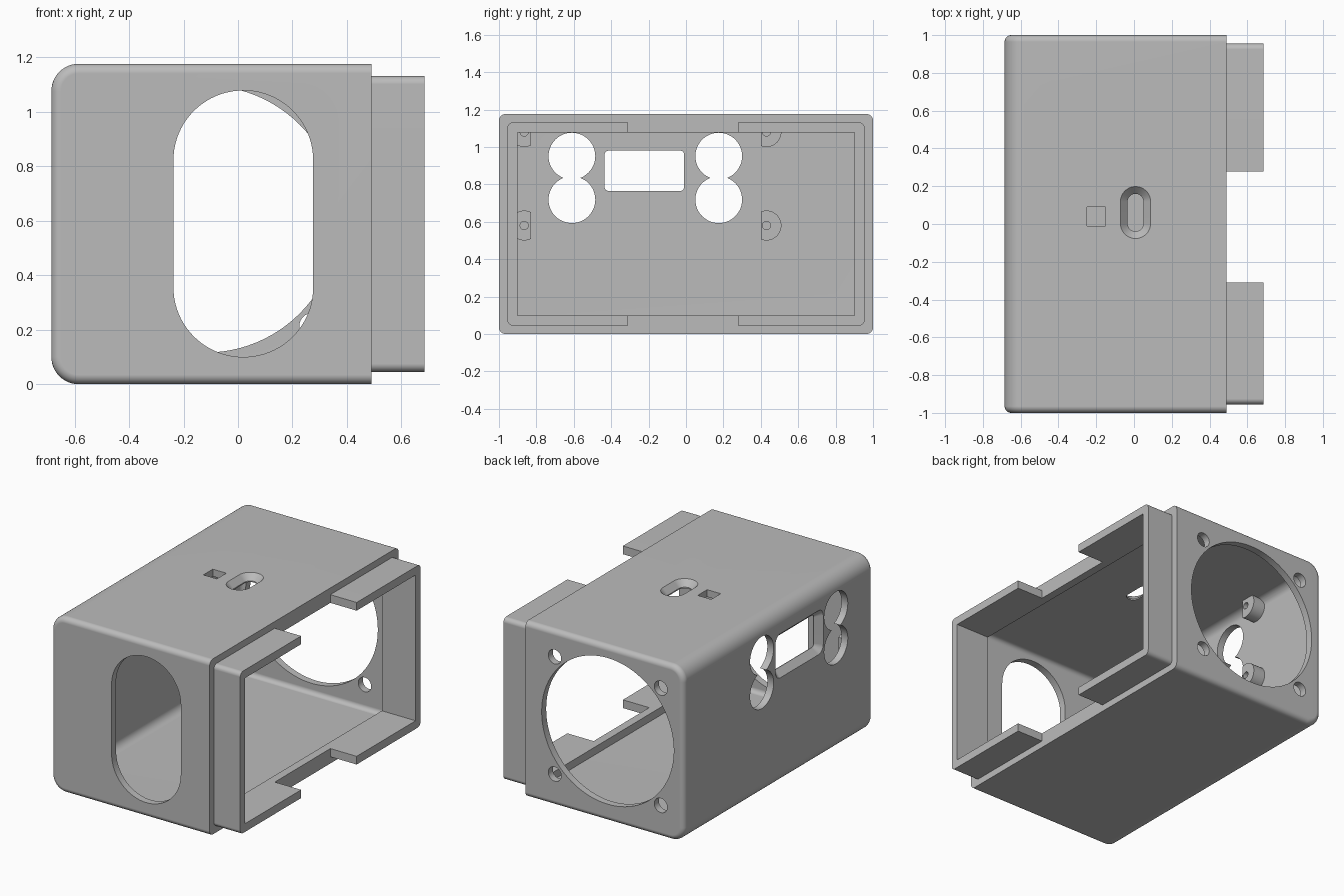
import bpy, bmesh
from math import sin, cos, pi, radians

cube = bpy.data.objects.get("Cube")
if cube:
    bpy.data.objects.remove(cube, do_unlink=True)

grey = bpy.data.materials.new("matte grey")
grey.use_nodes = True
COLOUR = (0.5, 0.5, 0.5, 1)
grey.diffuse_color = COLOUR
grey.node_tree.nodes["Principled BSDF"].inputs["Base Color"].default_value = COLOUR


def rounded(u0, u1, v0, v1, r, seg=12):
    """Rounded rectangle; r may be one radius or four, counter-clockwise from top right."""
    radii = r if isinstance(r, tuple) else (r,) * 4
    corners = ((u1, v1, -1, -1), (u0, v1, 1, -1), (u0, v0, 1, 1), (u1, v0, -1, 1))
    pts = []
    for i, ((u, v, su, sv), rad) in enumerate(zip(corners, radii)):
        for k in range(seg + 1 if rad else 1):
            a = pi / 2 * (i + k / seg)
            p = (u + su * rad + rad * cos(a), v + sv * rad + rad * sin(a))
            if not pts or max(abs(p[0] - pts[-1][0]), abs(p[1] - pts[-1][1])) > 1e-5:
                pts.append(p)
    if max(abs(pts[0][0] - pts[-1][0]), abs(pts[0][1] - pts[-1][1])) < 1e-5:
        pts.pop()
    return pts


def disc(u, v, r, seg=12):
    return rounded(u - r, u + r, v - r, v + r, r, seg)


def prism(name, axis, *rings):
    """Solid lofted through (position, profile) rings along an axis."""
    place = {"X": lambda a, u, v: (a, u, v),
             "Y": lambda a, u, v: (u, a, v),
             "Z": lambda a, u, v: (u, v, a)}[axis]
    bm = bmesh.new()
    loops = [[bm.verts.new(place(a, u, v)) for u, v in pts] for a, pts in rings]
    bm.faces.new(loops[0])
    bm.faces.new(loops[-1])
    for lo, hi in zip(loops, loops[1:]):
        for i in range(len(lo)):
            j = (i + 1) % len(lo)
            bm.faces.new((lo[i], lo[j], hi[j], hi[i]))
    bmesh.ops.recalc_face_normals(bm, faces=bm.faces)
    mesh = bpy.data.meshes.new(name)
    bm.to_mesh(mesh)
    bm.free()
    mesh.materials.append(grey)
    obj = bpy.data.objects.new(name, mesh)
    bpy.context.collection.objects.link(obj)
    return obj


def block(name, x0, x1, y, z0, z1, end_radius, fillet):
    """Box with a large rounding at its x0 end and small fillets along both sides."""
    profile = rounded(x0, x1, z0, z1, (0, end_radius, end_radius, 0))
    obj = prism(name, "Y", (-y, profile), (y, profile))
    bm = bmesh.new()
    bm.from_mesh(obj.data)
    rim = [e for e in bm.edges
           if abs(e.verts[0].co.y - e.verts[1].co.y) < 0.01
           and min(v.co.x for v in e.verts) < x1 - 0.01]
    bmesh.ops.bevel(bm, geom=rim, offset=fillet, segments=6, profile=0.5, affect="EDGES")
    bm.to_mesh(obj.data)
    bm.free()
    return obj


def combine(target, operation, tools):
    """Apply a boolean for each tool, then discard the tool."""
    for tool in tools:
        mod = target.modifiers.new("boolean", "BOOLEAN")
        mod.operation, mod.solver, mod.object = operation, "EXACT", tool
        graph = bpy.context.evaluated_depsgraph_get()
        mesh = bpy.data.meshes.new_from_object(target.evaluated_get(graph))
        target.modifiers.clear()
        target.data = mesh
        bpy.data.objects.remove(tool, do_unlink=True)


# Thin-walled housing, open on one end
housing = block("housing", -0.685, 0.49, 1, 0, 1.176, 0.1, 0.035)
combine(housing, "DIFFERENCE",
        [block("cavity", -0.638, 0.6, 0.952, 0.048, 1.128, 0.055, 0.03)])

# Collar ring seated inside the open end, its lip interrupted in the middle
outline = rounded(-0.955, 0.955, 0.045, 1.131, 0.03, 6)
collar = prism("collar", "X", (0.435, outline), (0.685, outline))
inside = rounded(-0.902, 0.902, 0.1, 1.076, 0)
combine(collar, "DIFFERENCE", [prism("inside", "X", (0.3, inside), (0.8, inside))])
gap = rounded(-0.31, 0.278, -0.1, 1.3, 0)
combine(collar, "DIFFERENCE", [prism("gap", "X", (0.49, gap), (0.8, gap))])
combine(housing, "UNION", [collar])

# Screw bosses on the inside of the closed end, each flat on the display side
bosses = []
for y, flat_low, flat_high in ((-0.865, -2, -0.83), (0.43, 0.4, 2)):
    for z in (0.58, 1.08):
        ring = disc(y, z, 0.08)
        boss = prism("boss", "X", (-0.645, ring), (-0.55, ring))
        keep = rounded(flat_low, flat_high, 0, 1.14, 0)
        combine(boss, "INTERSECT", [prism("keep", "X", (-1, keep), (0, keep))])
        pilot = disc(y, z, 0.022)
        combine(boss, "DIFFERENCE", [prism("pilot", "X", (-0.63, pilot), (-0.3, pilot))])
        bosses.append(boss)
combine(housing, "UNION", bosses)

cutters = []

# Front wall: tall oblong opening
oblong = rounded(-0.237, 0.276, 0.1, 1.078, 0.256, 20)
cutters.append(prism("oblong", "Y", (-1.1, oblong), (-0.85, oblong)))

# Back wall: round fan opening with four screw holes
FAN_X, FAN_Z = -0.12, 0.606
fan = disc(FAN_X, FAN_Z, 0.49, 24)
cutters.append(prism("fan", "Y", (0.85, fan), (1.1, fan)))
for sx in (-1, 1):
    for sz in (-1, 1):
        hole = disc(FAN_X + sx * 0.393, FAN_Z + sz * 0.393, 0.048)
        cutters.append(prism("fan_screw", "Y", (0.85, hole), (1.1, hole)))

# Closed end: flared display window and two pairs of overlapping round holes
flare = rounded(-0.475, 0.03, 0.725, 1.02, 0.05, 6)
window = rounded(-0.435, -0.01, 0.765, 0.98, 0.02, 6)
cutters.append(prism("window", "X", (-0.8, flare), (-0.685, flare),
                     (-0.642, window), (-0.6, window)))
for y in (-0.61, 0.175):
    for z in (0.718, 0.951):
        eye = disc(y, z, 0.125)
        cutters.append(prism("eye", "X", (-0.8, eye), (-0.6, eye)))

# Top: countersunk slot and small square hole
wide = rounded(-0.072, 0.088, -0.077, 0.198, 0.08)
narrow = rounded(-0.034, 0.05, -0.039, 0.16, 0.042)
cutters.append(prism("slot", "Z", (1.05, narrow), (1.136, narrow), (1.176, wide), (1.3, wide)))
square = rounded(-0.25, -0.15, -0.01, 0.09, 0)
cutters.append(prism("square", "Z", (1.05, square), (1.3, square)))
combine(housing, "DIFFERENCE", cutters)

# Smooth fillets and bores, crisp edges
bpy.ops.object.select_all(action="DESELECT")
housing.select_set(True)
bpy.context.view_layer.objects.active = housing
bpy.ops.object.shade_smooth_by_angle(angle=radians(30))
weighted = housing.modifiers.new("weighted normals", "WEIGHTED_NORMAL")
weighted.keep_sharp = True
